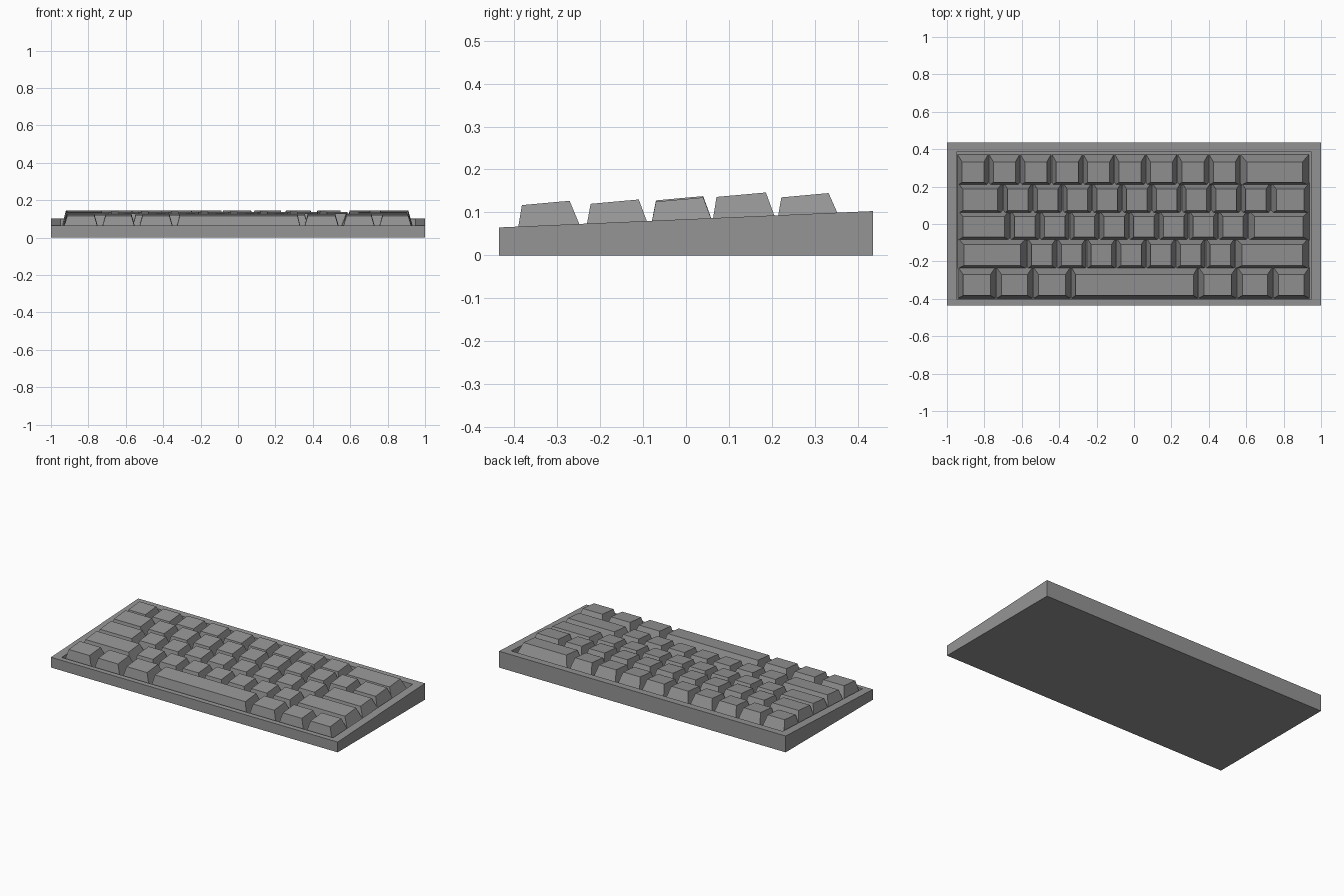
import bpy
import bmesh

cube = bpy.data.objects.get("Cube")
if cube:
    bpy.data.objects.remove(cube, do_unlink=True)

grey = bpy.data.materials.new("mid grey")
grey.use_nodes = True
colour = (0.3, 0.3, 0.3, 1)
grey.diffuse_color = colour
grey.node_tree.nodes["Principled BSDF"].inputs["Base Color"].default_value = colour

DEPTH = 0.045  # depth of the key well


def deck(y):
    """Height of the sloping case top."""
    return 0.084 + 0.0437 * y


def ring(x0, x1, y0, y1, height):
    return [(x, y, height(y)) for x, y in ((x0, y0), (x1, y0), (x1, y1), (x0, y1))]


def loft(name, rings):
    """Closed flat-faced solid through a stack of four-cornered rings."""
    bm = bmesh.new()
    loops = [[bm.verts.new(p) for p in r] for r in rings]
    bm.faces.new(loops[0][::-1])
    bm.faces.new(loops[-1])
    for a, b in zip(loops, loops[1:]):
        for i in range(4):
            j = (i + 1) % 4
            bm.faces.new((a[i], a[j], b[j], b[i]))
    bmesh.ops.recalc_face_normals(bm, faces=bm.faces)
    mesh = bpy.data.meshes.new(name)
    bm.to_mesh(mesh)
    bm.free()
    mesh.materials.append(grey)
    obj = bpy.data.objects.new(name, mesh)
    bpy.context.collection.objects.link(obj)
    return obj


# Wedge case with a sunken key well
loft("case", [
    ring(-1, 1, -0.435, 0.435, lambda y: 0),
    ring(-1, 1, -0.435, 0.435, deck),
    ring(-0.947, 0.947, -0.405, 0.388, deck),
    ring(-0.947, 0.947, -0.405, 0.388, lambda y: deck(y) - DEPTH),
])


def run(start, pitch, count):
    return [start + pitch * i for i in range(count + 1)]


# Each row: name, base front/back, top front/back, top front height, key edges
rows = [
    ("number", 0.207, 0.372, 0.222, 0.332, 0.135, run(-0.945, 0.168, 9) + [0.937]),
    ("upper", 0.056, 0.222, 0.071, 0.186, 0.136, [-0.945] + run(-0.70, 0.159, 9) + [0.94]),
    ("home", -0.088, 0.075, -0.07, 0.04, 0.128, [-0.945] + run(-0.663, 0.159, 8) + [0.94]),
    ("lower", -0.239, -0.075, -0.222, -0.11, 0.120, [-0.945] + run(-0.572, 0.159, 7) + [0.937]),
    ("bottom", -0.398, -0.23, -0.382, -0.271, 0.117,
     [-0.943, -0.738, -0.54, -0.337, 0.343, 0.55, 0.743, 0.94]),
]

# Tapered keycaps, with tops tilted a little more than the case
for name, b0, b1, t0, t1, z, edges in rows:
    for i, (x0, x1) in enumerate(zip(edges, edges[1:])):
        width = x1 - x0
        space = width > 0.5
        inset = 0.025 if width < 0.18 or space else 0.03 if width < 0.3 else 0.036
        front = z - 0.003 if name == "home" and width > 0.18 else z
        loft("space_bar" if space else f"{name}_row_key_{i + 1}", [
            ring(x0 + 0.002, x1 - 0.002, b0, b1, lambda y: deck(y) - DEPTH),
            ring(x0 + inset, x1 - inset, t0, t1, lambda y: front + 0.09 * (y - t0)),
        ])
